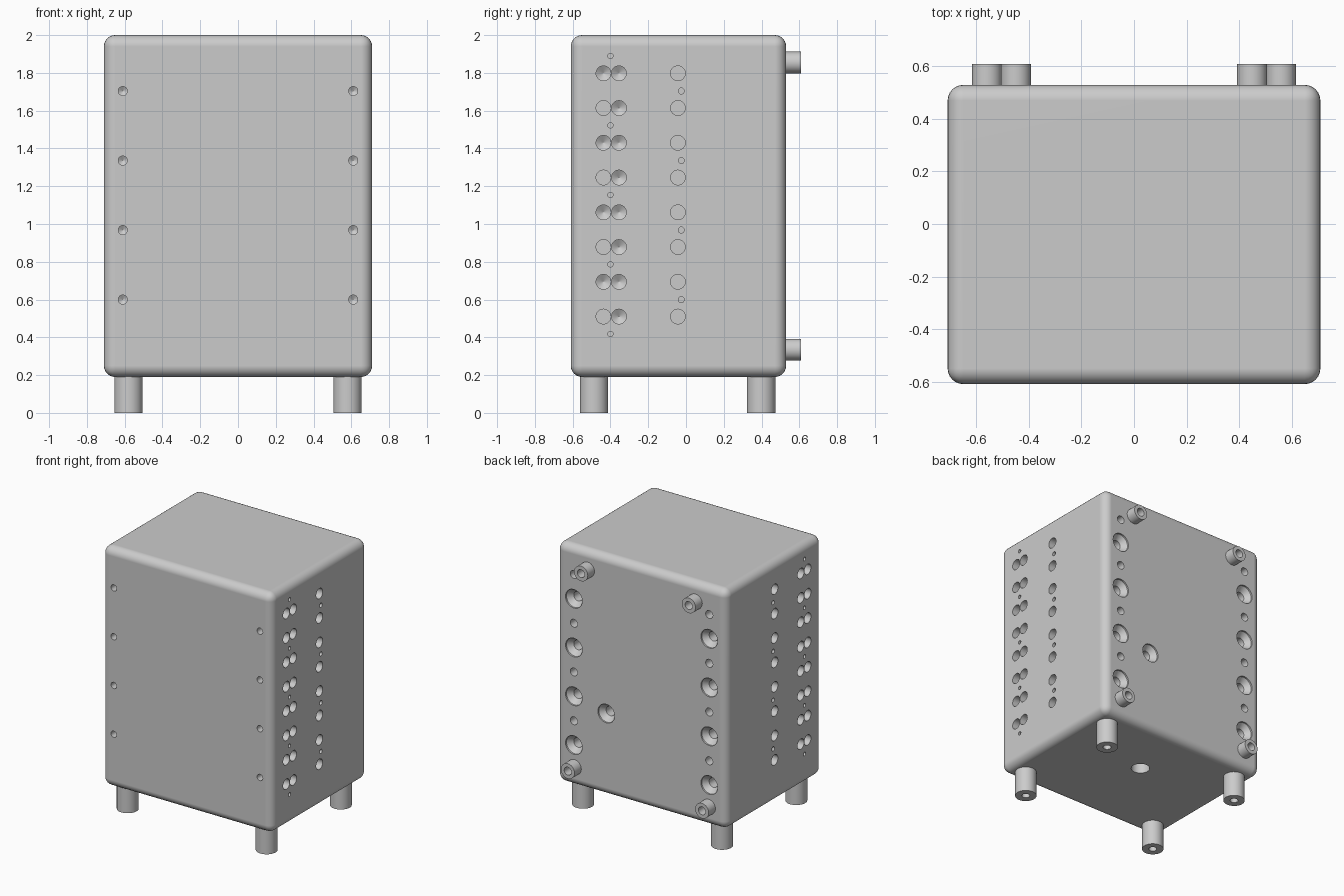
import bpy, bmesh, math
from mathutils import Vector

cube = bpy.data.objects.get("Cube")
if cube:
    bpy.data.objects.remove(cube, do_unlink=True)

grey = bpy.data.materials.new("plain grey")
grey.use_nodes = True
grey.diffuse_color = (0.6, 0.6, 0.6, 1)
grey.node_tree.nodes["Principled BSDF"].inputs["Base Color"].default_value = (0.6, 0.6, 0.6, 1)


def lathe(bm, origin, axis, profile, sides=32):
    """Spin (distance along axis, radius) pairs into a closed solid."""
    turn = Vector(axis).to_track_quat('Z', 'Y')
    rings = []
    for h, r in profile:
        ring = []
        for i in range(sides):
            a = math.tau * i / sides
            ring.append(bm.verts.new(Vector(origin) + turn @ Vector((r * math.cos(a), r * math.sin(a), h))))
        rings.append(ring)
    faces = [bm.faces.new(rings[0]), bm.faces.new(rings[-1])]
    for lo, hi in zip(rings, rings[1:]):
        for i in range(sides):
            j = (i + 1) % sides
            faces.append(bm.faces.new((lo[i], lo[j], hi[j], hi[i])))
    bmesh.ops.recalc_face_normals(bm, faces=faces)


def finish(bm, name):
    mesh = bpy.data.meshes.new(name)
    bm.to_mesh(mesh)
    bm.free()
    mesh.materials.append(grey)
    obj = bpy.data.objects.new(name, mesh)
    bpy.context.collection.objects.link(obj)
    return obj


def select_only(obj):
    bpy.ops.object.select_all(action='DESELECT')
    obj.select_set(True)
    bpy.context.view_layer.objects.active = obj


def shade(obj):
    select_only(obj)
    bpy.ops.object.shade_smooth_by_angle(angle=math.radians(35))


LEFT, RIGHT, BACK, FRONT, TOP, BASE = 0.71, -0.71, 0.53, -0.61, 2.0, 0.19

# Cabinet block
bm = bmesh.new()
bmesh.ops.create_cube(bm, size=1)
for v in bm.verts:
    v.co = (LEFT if v.co.x > 0 else RIGHT, BACK if v.co.y > 0 else FRONT, TOP if v.co.z > 0 else BASE)
body = finish(bm, "cabinet")
bevel = body.modifiers.new("rounded edges", 'BEVEL')
bevel.width = 0.06
bevel.segments = 6


# Hole profiles, measured inward from the surface
def flat_hole(r, depth):
    return [(-0.02, r), (depth, r)]


def drilled_hole(r, depth):
    return [(-0.02, r), (depth, r), (depth + r * 0.6, r * 0.05)]


countersink = [(-0.02, 0.07), (0.012, 0.07), (0.05, 0.036), (0.13, 0.036)]

holes = bmesh.new()
pitch = 0.184
for s in (-1, 1):
    # Side holes: a close pair of columns and a single column
    for row in range(8):
        z = 0.51 + row * pitch
        profile = drilled_hole if row % 2 else flat_hole
        lathe(holes, (s * LEFT, -0.437, z), (-s, 0, 0), profile(0.039, 0.07))
        lathe(holes, (s * LEFT, -0.355, z), (-s, 0, 0), drilled_hole(0.039, 0.07))
        lathe(holes, (s * LEFT, -0.043, z), (-s, 0, 0), flat_hole(0.039, 0.07))
    # Side pin holes
    for row in range(5):
        lathe(holes, (s * LEFT, -0.4, 0.418 + row * 2 * pitch), (-s, 0, 0), flat_hole(0.014, 0.05), 16)
    for row in range(4):
        z = 0.6 + row * 2 * pitch
        lathe(holes, (s * LEFT, -0.025, z), (-s, 0, 0), flat_hole(0.016, 0.05), 16)
        # Front screw holes
        lathe(holes, (s * 0.61, FRONT, z), (0, 1, 0), drilled_hole(0.024, 0.06), 24)
        # Back countersunk holes with small holes between
        lathe(holes, (s * 0.565, BACK, z - 0.1), (0, -1, 0), countersink)
        lathe(holes, (s * 0.565, BACK, z + 0.083), (0, -1, 0), flat_hole(0.03, 0.08), 24)
# Cable hole in the back and socket underneath
lathe(holes, (0.295, BACK, 0.81), (0, -1, 0), countersink)
lathe(holes, (0, 0.07, BASE), (0, 0, 1), flat_hole(0.065, 0.12))
cutter = finish(holes, "hole_cutter")
cutter.hide_render = True

cut = body.modifiers.new("holes", 'BOOLEAN')
cut.operation = 'DIFFERENCE'
cut.solver = 'EXACT'
cut.object = cutter
select_only(body)
for name in ("rounded edges", "holes"):
    bpy.ops.object.modifier_apply(modifier=name)
bpy.data.objects.remove(cutter, do_unlink=True)
shade(body)
weighted = body.modifiers.new("clean shading", 'WEIGHTED_NORMAL')
weighted.keep_sharp = True


# Hollow tubes: legs and back spacers
def tube(name, origin, axis, length, radius, bore):
    bm = bmesh.new()
    lathe(bm, origin, axis, [(length * 0.8, bore), (0, bore), (0, radius), (length, radius)])
    shade(finish(bm, name))


for s, side in ((-1, "right"), (1, "left")):
    tube("front_leg_" + side, (s * 0.58, -0.487, 0), (0, 0, 1), 0.2, 0.075, 0.028)
    tube("back_leg_" + side, (s * 0.58, 0.398, 0), (0, 0, 1), 0.2, 0.075, 0.028)
    tube("upper_spacer_" + side, (s * 0.45, 0.61, 1.855), (0, -1, 0), 0.09, 0.057, 0.03)
    tube("lower_spacer_" + side, (s * 0.56, 0.61, 0.335), (0, -1, 0), 0.09, 0.057, 0.03)
